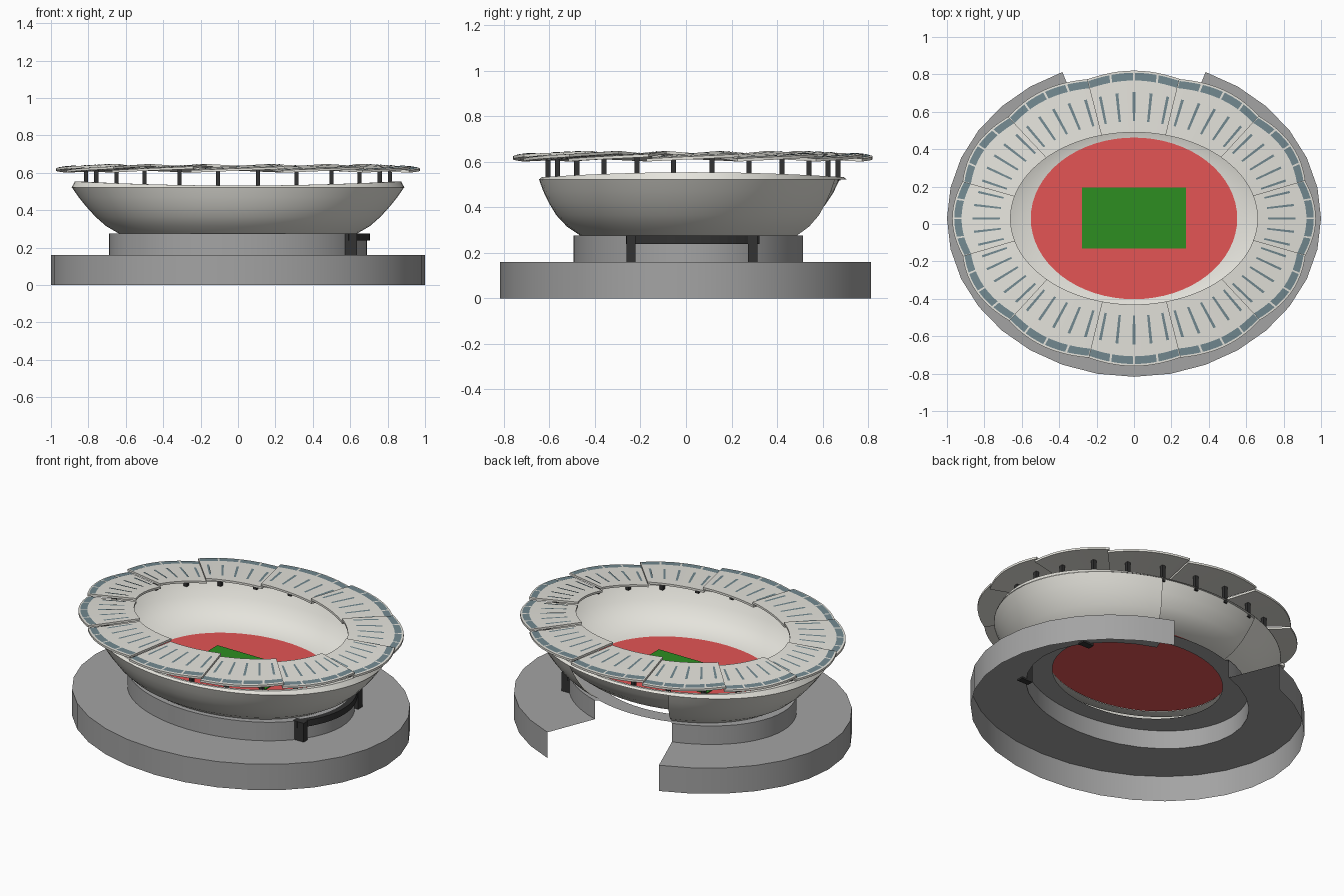
import bpy, bmesh, math
from math import cos, sin, pi, radians

if "Cube" in bpy.data.objects:
    bpy.data.objects.remove(bpy.data.objects["Cube"])

CY = 0.03  # centre of all the ellipses in y


def material(name, rgb):
    m = bpy.data.materials.new(name)
    m.diffuse_color = (*rgb, 1)
    m.use_nodes = True
    m.node_tree.nodes["Principled BSDF"].inputs["Base Color"].default_value = m.diffuse_color
    return m


CREAM = material("cream_shell", (0.78, 0.77, 0.715))
GREY = material("concrete_grey", (0.37, 0.37, 0.37))
DARK = material("dark_metal", (0.032, 0.032, 0.032))
GLASS = material("blue_grey_glass", (0.17, 0.25, 0.28))
RED = material("track_red", (0.77, 0.09, 0.09))
GREEN = material("grass_green", (0.026, 0.27, 0.015))


def finish(name, bm, mat, smooth=None):
    bmesh.ops.remove_doubles(bm, verts=bm.verts, dist=1e-5)
    bmesh.ops.recalc_face_normals(bm, faces=bm.faces)
    me = bpy.data.meshes.new(name)
    bm.to_mesh(me)
    bm.free()
    me.materials.append(mat)
    ob = bpy.data.objects.new(name, me)
    bpy.context.collection.objects.link(ob)
    if smooth:
        bpy.context.view_layer.objects.active = ob
        ob.select_set(True)
        bpy.ops.object.shade_smooth_by_angle(angle=radians(smooth))
        ob.select_set(False)
    return ob


def grid(bm, rows):
    """Quads between rows of points."""
    vs = [[bm.verts.new(p) for p in r] for r in rows]
    for a, b in zip(vs, vs[1:]):
        for i in range(len(a) - 1):
            bm.faces.new((a[i], a[i + 1], b[i + 1], b[i]))


def box(bm, lo, hi):
    res = bmesh.ops.create_cube(bm, size=1)
    for v in res["verts"]:
        v.co = [l + (h - l) * (c + .5) for l, h, c in zip(lo, hi, v.co)]


def loft(name, profile, mat, n, start=0, end=360, smooth=None, wave=None, closed=False):
    """Sweep a profile of (rx, ry, z) around the stadium ellipse."""
    bm = bmesh.new()
    angs = [radians(start + (end - start) * i / n) for i in range(n + 1)]
    prof = profile + profile[:1] if closed else profile
    grid(bm, [[(rx * cos(a), CY + ry * sin(a), z + (wave(j, a) if wave else 0)) for a in angs]
              for j, (rx, ry, z) in enumerate(prof)])
    if closed and end - start < 360:
        bmesh.ops.remove_doubles(bm, verts=bm.verts, dist=1e-5)
        bmesh.ops.holes_fill(bm, edges=[e for e in bm.edges if e.is_boundary])
    return finish(name, bm, mat, smooth)


# Plinth and drum: open shells with an entrance wedge missing at the back
GAP = (112.5, 427.5)
loft("plinth", [(1, .847, 0), (1, .847, .16), (.69, .525, .16)], GREY, 28, *GAP, smooth=30)
loft("drum_wall", [(.69, .525, .16), (.69, .525, .275)], GREY, 56, *GAP, smooth=30)
loft("drum_top_cut", [(.69, .525, .275), (.65, .51, .275)], GREY, 56, *GAP)
loft("drum_top", [(.65, .51, .275), (.52, .415, .275)], GREY, 64)

# Seating bowl: outer skin cut by the entrance, inner skin complete
loft("bowl_outer", [(.636, .494, .275), (.705, .553, .315), (.762, .60, .365), (.812, .633, .42),
                    (.852, .657, .47), (.888, .676, .522)], CREAM, 56, *GAP, smooth=35)


def rim_wave(j, a):
    return .022 * cos(a) ** 2 if j in (4, 5) else 0


loft("bowl_inner", [(.55, .43, .335), (.65, .515, .352), (.74, .578, .405), (.805, .618, .465),
                    (.85, .65, .532), (.872, .664, .532), (.89, .677, .522)],
     CREAM, 64, smooth=35, wave=rim_wave)

# Running track and pitch
bm = bmesh.new()
bm.faces.new([bm.verts.new((.552 * cos(2 * pi * i / 64), CY + .432 * sin(2 * pi * i / 64), .338))
              for i in range(64)])
finish("running_track", bm, RED)
bm = bmesh.new()
box(bm, (-.278, -.13, .339), (.278, .196, .344))
finish("pitch", bm, GREEN)


# Roof: twelve overlapping petals, each raised at its anticlockwise end
def roof(k, t, s, lift=0.0):
    a = radians(30 * k + 15.3 * t)
    b = .975 + .025 * cos(t * pi / 2)
    rx, ry = .66 + s * (.972 * b - .66), .46 + s * (.79 * b - .46)
    return (rx * cos(a), CY + ry * sin(a), .638 - .014 * s + .010 * t + lift)


def span(a, b, n):
    return [a + (b - a) * i / n for i in range(n + 1)]


slots, band = bmesh.new(), bmesh.new()
for k in range(12):
    bm = bmesh.new()
    ts = span(-1, 1, 12)
    loop = [(0, 0), (1, 0), (1, -.013), (0, -.013), (0, 0)]
    grid(bm, [[roof(k, t, s, l) for t in ts] for s, l in loop])
    bmesh.ops.remove_doubles(bm, verts=bm.verts, dist=1e-5)
    bmesh.ops.holes_fill(bm, edges=[e for e in bm.edges if e.is_boundary])
    finish(f"roof_panel_{k + 1}", bm, CREAM)
    # radial skylights
    for t in (-.8, -.4, 0, .4, .8):
        grid(slots, [[roof(k, t + d, s, .003) for d in (-.033, .033)] for s in (.18, .65)])
    # outer glazing blocks
    for q in range(4):
        t0 = -1 + q * .5
        grid(band, [[roof(k, t, s, .003) for t in span(t0 + .022, t0 + .478, 3)]
                    for s in (.84, .965)])
finish("roof_skylights", slots, GLASS)
finish("roof_glazing_band", band, GLASS)

# Roof posts, two under each petal, from the bowl rim to the roof underside
bm = bmesh.new()
for k in range(12):
    for d, top in ((-7.5, .616), (7.5, .626)):
        a = radians(30 * k + d)
        x, y, low = .82 * cos(a), CY + .643 * sin(a), .518 + .015 * cos(a) ** 2
        box(bm, (x - .011, y - .011, low), (x + .011, y + .011, top))
finish("roof_posts", bm, DARK)

# Side gate: curved lintel on two columns
loft("gate_lintel", [(.67, .515, .238), (.705, .54, .238), (.705, .54, .277), (.67, .515, .277)],
     DARK, 16, -33, 33, closed=True)
for name, y0, y1 in (("front", -.262, -.223), ("back", .272, .314)):
    bm = bmesh.new()
    box(bm, (.56, y0, .15), (.635, y1, .277))
    finish(f"gate_column_{name}", bm, DARK)
